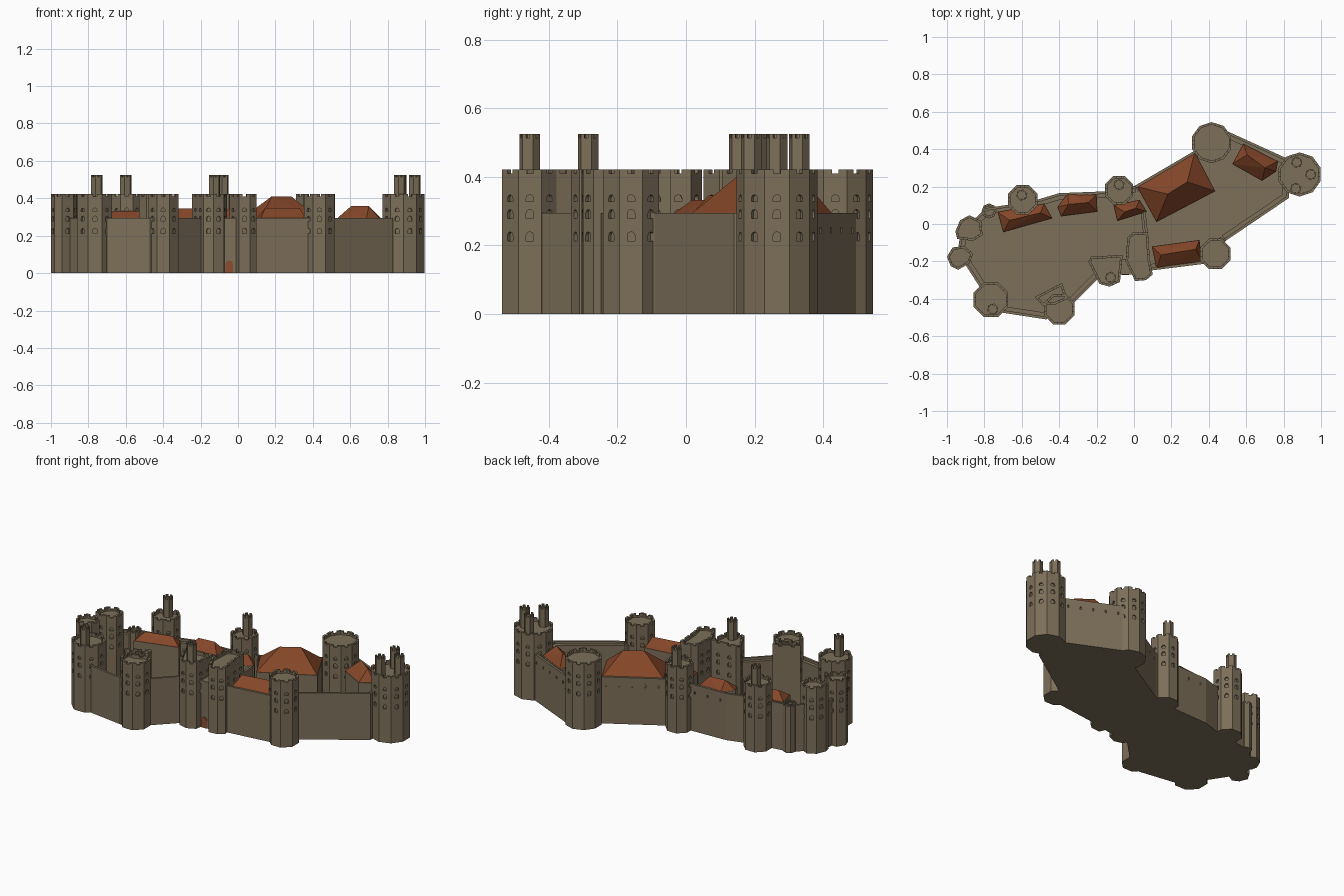
import bpy, bmesh, math
from mathutils import Vector, Matrix

if "Cube" in bpy.data.objects:
    bpy.data.objects.remove(bpy.data.objects["Cube"])

def material(name, col):
    m = bpy.data.materials.new(name)
    m.diffuse_color = (*col, 1)
    m.use_nodes = True
    m.node_tree.nodes["Principled BSDF"].inputs["Base Color"].default_value = m.diffuse_color
    return m

STONE = material("stone", (0.205, 0.160, 0.102))
ROOF = material("roof_tile", (0.235, 0.063, 0.022))
DOOR = material("door_wood", (0.26, 0.075, 0.03))
WALL_H, TOWER_H, TURRET_H = 0.295, 0.422, 0.525

def finish(bm, name, mat):
    bmesh.ops.recalc_face_normals(bm, faces=bm.faces)
    me = bpy.data.meshes.new(name)
    bm.to_mesh(me)
    bm.free()
    ob = bpy.data.objects.new(name, me)
    bpy.context.collection.objects.link(ob)
    me.materials.append(mat)
    return ob

def ccw(pts):
    a = sum(p[0] * q[1] - q[0] * p[1] for p, q in zip(pts, pts[1:] + pts[:1]))
    return [Vector(p) for p in (pts if a > 0 else pts[::-1])]

def add_prism(bm, pts, z0, z1):
    lo = [bm.verts.new((p[0], p[1], z0)) for p in pts]
    hi = [bm.verts.new((p[0], p[1], z1)) for p in pts]
    n = len(pts)
    bm.faces.new(lo[::-1])
    bm.faces.new(hi)
    for i in range(n):
        bm.faces.new((lo[i], lo[(i + 1) % n], hi[(i + 1) % n], hi[i]))

def prism(name, pts, z0, z1, mat=STONE):
    bm = bmesh.new()
    add_prism(bm, ccw(pts), z0, z1)
    return finish(bm, name, mat)

def arch_outline(w, h):
    r = w / 2
    return [(-r, 0), (r, 0)] + [(r * math.cos(t), h - r + r * math.sin(t))
                                for t in (math.radians(a) for a in (0, 45, 90, 135, 180))]

def add_arch(bm, pos, nrm, z, w, h, d0, d1):
    """Arched block facing along nrm, from depth d0 to d1 about pos."""
    side = Vector((-nrm.y, nrm.x))
    rings = []
    for d in (d0, d1):
        rings.append([bm.verts.new((*(pos + side * u + nrm * d), z + v)) for u, v in arch_outline(w, h)])
    n = len(rings[0])
    bm.faces.new(rings[0][::-1])
    bm.faces.new(rings[1])
    for i in range(n):
        j = (i + 1) % n
        bm.faces.new((rings[0][i], rings[0][j], rings[1][j], rings[1][i]))

def cut(ob, cutter):
    m = ob.modifiers.new("cut", 'BOOLEAN')
    m.operation, m.solver, m.object = 'DIFFERENCE', 'EXACT', cutter
    dg = bpy.context.evaluated_depsgraph_get()
    me = bpy.data.meshes.new_from_object(ob.evaluated_get(dg))
    ob.modifiers.clear()
    ob.data = me
    me.materials.clear()
    me.materials.append(STONE)
    bpy.data.objects.remove(cutter)

def inset(pts, d):
    out = []
    for i, p in enumerate(pts):
        e1, e2 = (p - pts[i - 1]).normalized(), (pts[(i + 1) % len(pts)] - p).normalized()
        n1, n2 = Vector((-e1.y, e1.x)), Vector((-e2.y, e2.x))
        out.append(p + (n1 + n2) * d / (1 + n1.dot(n2)))
    return out

def tower(name, pts, z0=0, z1=TOWER_H, rim=0.013, deck=0.022, rows=(0.213, 0.278, 0.328)):
    """Prism with sunken deck, notched parapet and rows of arched windows."""
    pts = ccw(pts)
    ob = prism(name, pts, z0, z1)
    bm = bmesh.new()
    add_prism(bm, inset(pts, rim), z1 - deck, z1 + 0.05)
    cut(ob, finish(bm, "deck_cutter", STONE))
    bm = bmesh.new()
    for p, q in zip(pts, pts[1:] + pts[:1]):
        e = q - p
        if e.length < 0.02:
            continue
        t = e.normalized()
        nrm, mid = Vector((t.y, -t.x)), (p + q) / 2
        w = min(0.02, e.length * 0.35)
        spots = [mid] if e.length < 0.12 else [p + e * 0.28, p + e * 0.72]
        for s in spots:
            a, b = s - t * w / 2, s + t * w / 2
            add_prism(bm, [a - nrm * rim * 1.2, a + nrm * .01, b + nrm * .01, b - nrm * rim * 1.2][::-1],
                      z1 - 0.012, z1 + 0.02)
            if e.length > 0.045:
                for k, z in enumerate(rows):
                    add_arch(bm, s, nrm, z, 0.022, 0.027 if k < 2 else 0.02, -0.01, 0.01)
    cut(ob, finish(bm, "notch_cutter", STONE))
    return ob

def ngon(x, y, r, n, rot=0.0):
    return [(x + r * math.cos(rot + 2 * math.pi * i / n), y + r * math.sin(rot + 2 * math.pi * i / n))
            for i in range(n)]

# Round (many-sided) towers: x, y, radius, sides
for name, x, y, r, n in [("north_tower", .415, .435, .11, 10), ("east_tower", .885, .265, .118, 10),
                         ("south_tower", .435, -.16, .088, 8), ("south_west_tower", -.40, -.455, .088, 8),
                         ("west_tower", -.765, -.405, .1, 8), ("north_west_tower", -.595, .13, .085, 8),
                         ("middle_north_tower", -.08, .18, .082, 8)]:
    tower(name, ngon(x, y, r, n, math.pi / n), 0)

# Towers of irregular plan
tower("gate_tower_left", [(-.245, -.20), (-.23, -.175), (-.06, -.165), (-.075, -.31), (-.13, -.335), (-.185, -.32)])
tower("gate_tower_right", [(-.035, -.07), (-.005, -.045), (.075, -.045), (.085, -.19), (.1, -.27), (.065, -.30),
                           (.005, -.305), (-.01, -.27), (-.045, -.2)])
tower("far_west_tower", [(-1, -.175), (-.97, -.125), (-.905, -.118), (-.86, -.16), (-.88, -.21), (-.94, -.245), (-.98, -.225)])
tower("far_north_west_tower", [(-.955, -.04), (-.93, .02), (-.88, .047), (-.815, .015), (-.81, -.06), (-.86, -.09), (-.945, -.08)])
tower("south_west_annex", [(-.53, -.39), (-.385, -.315), (-.355, -.40), (-.42, -.43), (-.49, -.435)], rows=())
tower("small_bastion", ngon(-.775, .07, .04, 8), z1=WALL_H + .01, rows=())

# Stair turrets on top of the towers
for i, (x, y) in enumerate([(.87, .33), (.945, .265), (.865, .19), (-.125, -.285), (-.755, -.455), (-.60, .155), (-.08, .21)]):
    tower(f"turret_{i + 1}", ngon(x, y, .031, 6, .3), TOWER_H - .03, TURRET_H, .008, .015, ())

# Curtain walls: outer line a to b, body on the left side
def wall(name, a, b, slits=True, thick=.035):
    a, b = Vector(a), Vector(b)
    t = (b - a).normalized()
    n = Vector((t.y, -t.x))
    ob = prism(name, [a, b, b - n * thick, a - n * thick], 0, WALL_H)
    bm = bmesh.new()
    # parapet step along the inner half of the wall top
    add_prism(bm, [a - t * .1 - n * .014, b + t * .1 - n * .014, b + t * .1 - n * .1, a - t * .1 - n * .1][::-1],
              WALL_H - .015, WALL_H + .05)
    k = int((b - a).length / .07) if slits else 0
    for i in range(k):
        add_arch(bm, a.lerp(b, (i + .5) / k), n, .235, .009, .018, -.008, .01)
    bmesh.ops.recalc_face_normals(bm, faces=bm.faces)
    cut(ob, finish(bm, "wall_cutter", STONE))

outline = [(.83, .14), (.49, -.09), (.40, -.21), (.08, -.25), (-.17, -.27), (-.33, -.43), (-.47, -.51), (-.70, -.475),
           (-.81, -.36), (-.90, -.22), (-.94, -.13), (-.93, -.06), (-.85, .03), (-.79, .085), (-.66, .105), (-.55, .12),
           (-.40, .165), (-.14, .175), (.005, .205), (.33, .395), (.49, .50), (.83, .345)]
loop = outline[::-1]
for i, (a, b) in enumerate(zip(loop, loop[1:] + loop[:1])):
    wall(f"curtain_wall_{i + 1}", a, b, slits=a[1] > .12 and b[1] > .12)
wall("cross_wall", (.075, -.06), (.06, .08), False, .025)
prism("courtyard_floor", outline, 0, .015)

# Inner buildings with hipped roofs: footprint, ridge ends, ridge height
def building(name, foot, ridge, top):
    prism(name + "_walls", foot, 0, .29)
    bm = bmesh.new()
    for p in foot:
        bm.verts.new((*p, .288))
    for p in ridge:
        bm.verts.new((*p, top))
    bmesh.ops.convex_hull(bm, input=bm.verts)
    finish(bm, name + "_roof", ROOF)

building("great_hall", [(.015, .20), (.325, .385), (.435, .175), (.12, .01)], [(.18, .16), (.285, .225)], .41)
building("south_range", [(.095, -.12), (.35, -.085), (.365, -.2), (.12, -.243)], [(.145, -.165), (.33, -.135)], .347)
building("east_lodging", [(.525, .32), (.585, .43), (.77, .335), (.76, .28), (.685, .23)], [(.605, .37), (.70, .30)], .358)
building("chapel", [(-.11, .10), (-.09, .015), (.07, .065), (.03, .13)], [(-.05, .065), (.01, .085)], .345)
building("north_range", [(-.41, .09), (-.355, .165), (-.20, .155), (-.195, .065), (-.39, .04)],
         [(-.35, .105), (-.245, .115)], .345)
building("west_range", [(-.73, .065), (-.48, .11), (-.435, .03), (-.70, -.045)], [(-.665, .02), (-.50, .06)], .333)

# Gate between the twin towers, with arched door
prism("gate_block", [(-.09, -.27), (.01, -.27), (.01, -.19), (-.09, -.19)], 0, WALL_H)
bm = bmesh.new()
add_arch(bm, Vector((-.047, -.27)), Vector((0, -1)), 0, .04, .068, -.004, .004)
finish(bm, "gate_door", DOOR)
